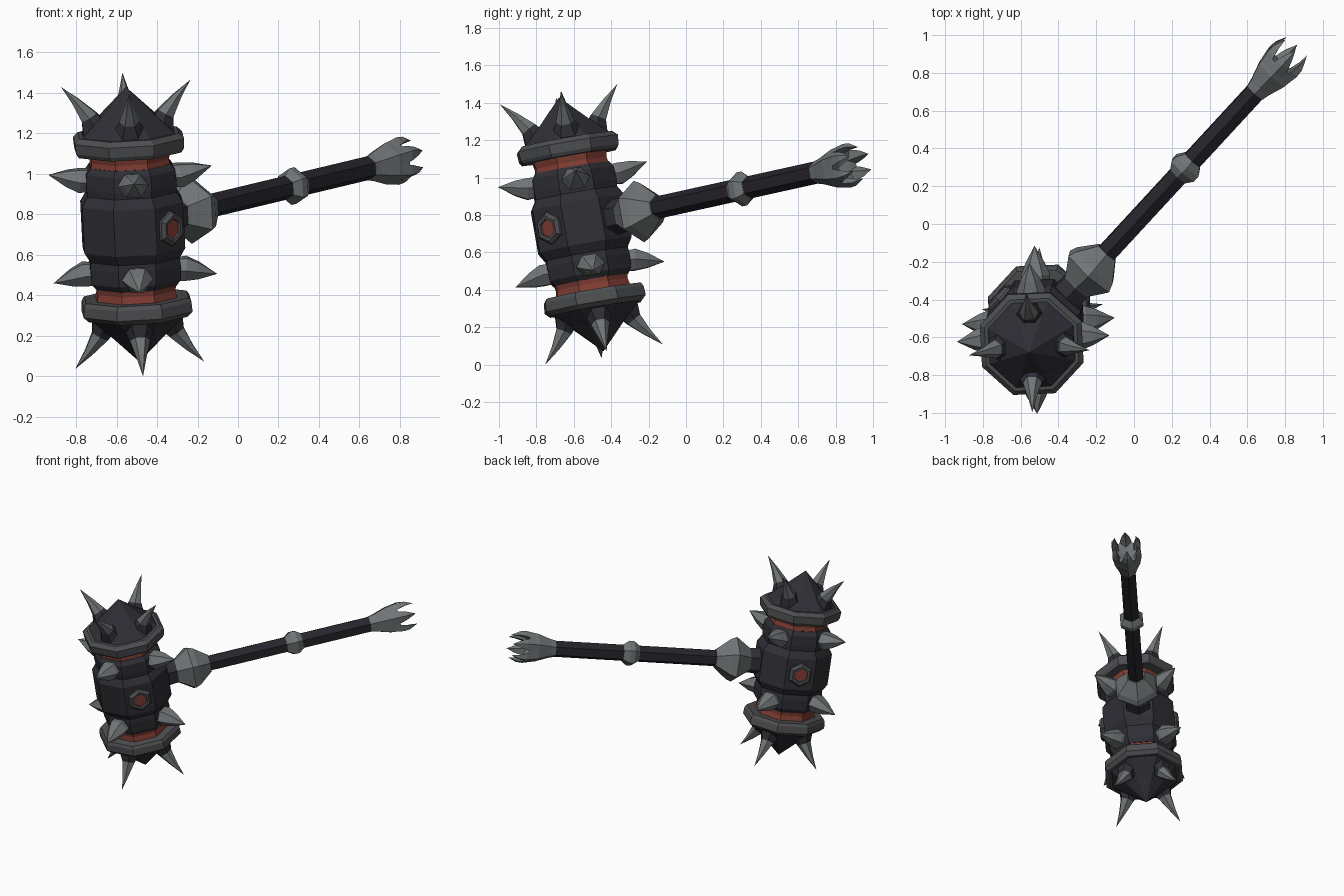
import bpy, bmesh, math
from mathutils import Vector, Matrix

if "Cube" in bpy.data.objects:
    bpy.data.objects.remove(bpy.data.objects["Cube"])

def material(name, rgb):
    m = bpy.data.materials.new(name)
    m.diffuse_color = (*rgb, 1)
    m.use_nodes = True
    m.node_tree.nodes["Principled BSDF"].inputs["Base Color"].default_value = m.diffuse_color
    return m

DARK = material("dark_iron", (0.028, 0.028, 0.036))
GRIP = material("black_grip", (0.020, 0.018, 0.024))
STEEL = material("pale_steel", (0.16, 0.175, 0.18))
BAND = material("grey_band", (0.075, 0.077, 0.083))
RED = material("dull_red", (0.22, 0.047, 0.033))

# Weapon frame: local Z runs through the head, local X along the handle
Z = Vector((-0.049, -0.172, 0.984)).normalized()
X = Vector((0.670, 0.728, 0.142))
X = (X - Z * X.dot(Z)).normalized()
Y = Z.cross(X)
FRAME = Matrix.Translation((-0.52, -0.56, 0.75)) @ Matrix((X, Y, Z)).transposed().to_4x4()

def rot(deg):
    return Matrix.Rotation(math.radians(deg), 4, 'Z')

FLIP = Matrix.Diagonal((1, 1, -1, 1))
ALONG_X = Matrix(((0, 0, 1, 0), (1, 0, 0, 0), (0, 1, 0, 0), (0, 0, 0, 1)))  # z->x, x->y, y->z
ALONG_Y = Matrix.Rotation(math.radians(90), 4, 'X')                       # z -> -y

def skin(bm, rings, mats, mat, closed=False):
    """Join rings of points; a one-point ring makes a tip."""
    vs = [[bm.verts.new(mat @ p) for p in r] for r in rings]
    pairs = list(zip(vs, vs[1:]))
    if closed:
        pairs.append((vs[-1], vs[0]))
    for k, (a, b) in enumerate(pairs):
        n = max(len(a), len(b))
        for i in range(n):
            j = (i + 1) % n
            if len(b) == 1:
                f = bm.faces.new((a[i], a[j], b[0]))
            elif len(a) == 1:
                f = bm.faces.new((a[0], b[j], b[i]))
            else:
                f = bm.faces.new((a[i], a[j], b[j], b[i]))
            f.material_index = mats[k % len(mats)]
    if not closed:
        for r, m in ((vs[0], mats[0]), (vs[-1], mats[-1])):
            if len(r) > 2:
                bm.faces.new(r).material_index = m

def ring(z, r, n, phase):
    if r == 0:
        return [Vector((0, 0, z))]
    return [Vector((r * math.cos(phase + math.tau * i / n),
                    r * math.sin(phase + math.tau * i / n), z)) for i in range(n)]

def claw_rings(path, n):
    """Cross-sections along a path in the local XZ plane: (x, z, wide, high)."""
    out = []
    d = Vector((path[-1][0] - path[0][0], 0, path[-1][1] - path[0][1])).normalized()
    up, side = Vector((-d.z, 0, d.x)), Vector((0, 1, 0))
    for x, z, w, h in path:
        c = Vector((x, 0, z))
        out.append([c] if w == 0 else
                   [c + side * (w * math.cos(math.tau * i / n)) + up * (h * math.sin(math.tau * i / n))
                    for i in range(n)])
    return out

def finish(name, bm, materials):
    bmesh.ops.recalc_face_normals(bm, faces=bm.faces)
    me = bpy.data.meshes.new(name)
    bm.to_mesh(me)
    bm.free()
    for m in materials:
        me.materials.append(m)
    ob = bpy.data.objects.new(name, me)
    ob.matrix_world = FRAME
    bpy.context.collection.objects.link(ob)

def lathe(name, profile, n, phase, m, mats=(Matrix(),), closed=False):
    bm = bmesh.new()
    for t in mats:
        skin(bm, [ring(z, r, n, phase) for z, r in profile], [0], t, closed)
    finish(name, bm, [m])

P8 = math.pi / 8
BOTH = (Matrix(), FLIP)

# Head: drum with collars, red necks, bands and pointed caps
half = [(0.115, 0.27), (0.165, 0.238), (0.20, 0.242), (0.275, 0.238), (0.305, 0.215)]
lathe("head_drum", [(-z, r) for z, r in reversed(half)] + half, 8, P8, DARK)
lathe("red_neck", [(0.29, 0.214), (0.33, 0.207), (0.39, 0.22)], 8, P8, RED, BOTH)
lathe("head_band", [(0.365, 0.20), (0.365, 0.275), (0.385, 0.288), (0.435, 0.292), (0.46, 0.265), (0.46, 0.20)],
      8, P8, BAND, BOTH, closed=True)
lathe("head_cap", [(0.44, 0.265), (0.47, 0.235), (0.55, 0.145), (0.69, 0)], 8, P8, DARK, BOTH)

# Cap spikes: dark roots with steel points
bm = bmesh.new()
path = [(0.165, 0.44, 0.095, 0.085), (0.17, 0.50, 0.075, 0.07), (0.19, 0.55, 0.05, 0.048),
        (0.25, 0.63, 0.024, 0.024), (0.32, 0.708, 0, 0)]
for t in BOTH:
    for k in range(4):
        skin(bm, claw_rings(path, 6), [0, 0, 1, 1], t @ rot(45 + 90 * k))
finish("cap_spikes", bm, [DARK, STEEL])

# Collar claws: stout, slightly hooked
bm = bmesh.new()
path = [(0.18, 0.235, 0.07, 0.06), (0.25, 0.235, 0.078, 0.066), (0.315, 0.25, 0.052, 0.046), (0.405, 0.272, 0, 0)]
for t in BOTH:
    for k in range(4):
        skin(bm, claw_rings(path, 6), [0], t @ rot(45 + 90 * k))
finish("collar_claws", bm, [STEEL])

# Hexagonal gems with raised frames on both flanks
FLANKS = (ALONG_Y, rot(180) @ ALONG_Y)
P6 = math.pi / 6
lathe("gem_frame", [(0.235, 0.09), (0.262, 0.088), (0.278, 0.07), (0.276, 0.052), (0.235, 0.05)],
      6, P6, BAND, FLANKS, closed=True)
lathe("gem", [(0.24, 0.055), (0.262, 0.054)], 6, P6, RED, FLANKS)

# Handle
AX = (ALONG_X,)
lathe("handle_socket", [(0.20, 0.10), (0.345, 0.09)], 6, P6, DARK, AX)
lathe("handle_guard", [(0.315, 0.088), (0.335, 0.10), (0.425, 0.167), (0.465, 0.150), (0.565, 0.068)], 6, P6, STEEL, AX)
lathe("handle_shaft", [(0.50, 0.060), (1.80, 0.060)], 6, P6, GRIP, AX)
lathe("handle_ring", [(1.125, 0.062), (1.165, 0.092), (1.20, 0.092), (1.24, 0.062)], 6, P6, STEEL, AX)
lathe("pommel", [(1.735, 0.062), (1.77, 0.070), (1.87, 0.105), (1.94, 0.11), (1.93, 0.07), (1.90, 0)], 6, P6, STEEL, AX)

# Pommel claws: six, curling slightly inward
bm = bmesh.new()
path = [(0.075, 1.88, 0.05, 0.03), (0.093, 1.955, 0.04, 0.026), (0.097, 2.0, 0.026, 0.018), (0.085, 2.06, 0, 0)]
for k in range(6):
    skin(bm, claw_rings(path, 4), [0], ALONG_X @ rot(30 + 60 * k))
finish("pommel_claws", bm, [STEEL])
